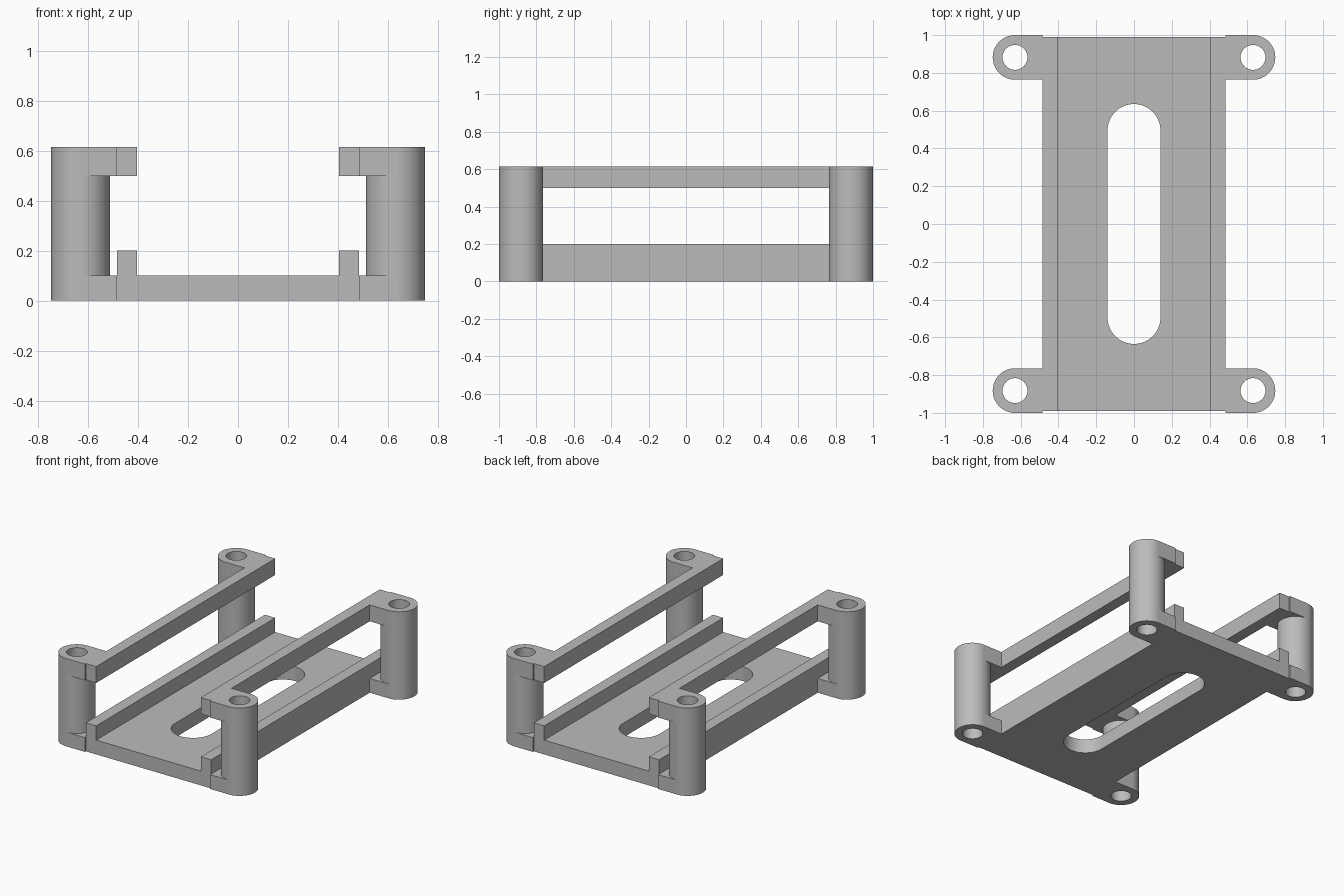
import bpy
import bmesh
from math import sin, cos, pi, radians

cube = bpy.data.objects.get("Cube")
if cube:
    bpy.data.objects.remove(cube, do_unlink=True)

grey = bpy.data.materials.new("plain grey")
grey.use_nodes = True
colour = (0.5, 0.5, 0.5, 1)
grey.diffuse_color = colour
grey.node_tree.nodes["Principled BSDF"].inputs["Base Color"].default_value = colour

# Main dimensions
HALF_W, RAIL_IN, HALF_L = 0.485, 0.405, 0.99
POST_X, POST_Y, POST_R, HOLE_R = 0.63, 0.882, 0.118, 0.066
FLOOR, LIP, TOP_LOW, HEIGHT = 0.1, 0.2, 0.5, 0.615
SEG = 64


def arc(cx, cy, r, start, end, n):
    return [(cx + r * cos(start + (end - start) * i / n),
             cy + r * sin(start + (end - start) * i / n)) for i in range(n + 1)]


def circle(cx, cy, r):
    return arc(cx, cy, r, 0, 2 * pi, SEG)[:-1]


def rect(x0, x1, y0, y1):
    return [(x0, y0), (x1, y0), (x1, y1), (x0, y1)]


def prism(name, loops, z0, z1):
    """Upright solid from an outline, with any further loops as holes."""
    bm = bmesh.new()
    caps = ([], [])
    for loop in loops:
        rings = [[bm.verts.new((x, y, z)) for x, y in loop] for z in (z0, z1)]
        for i in range(len(loop)):
            j = (i + 1) % len(loop)
            bm.faces.new((rings[0][i], rings[0][j], rings[1][j], rings[1][i]))
            for ring, cap in zip(rings, caps):
                cap.append(bm.edges.get((ring[i], ring[j])))
    for cap in caps:
        bmesh.ops.triangle_fill(bm, edges=cap, use_beauty=True, normal=(0, 0, 1))
    bmesh.ops.recalc_face_normals(bm, faces=bm.faces)
    mesh = bpy.data.meshes.new(name)
    bm.to_mesh(mesh)
    bm.free()
    mesh.materials.append(grey)
    mesh.shade_smooth()
    mesh.set_sharp_from_angle(angle=radians(30))
    obj = bpy.data.objects.new(name, mesh)
    bpy.context.collection.objects.link(obj)
    return obj


# Base plate with a long rounded slot
slot = arc(0, 0.495, 0.14, 0, pi, 32) + arc(0, -0.495, 0.14, pi, 2 * pi, 32)
prism("base_plate", [rect(-HALF_W, HALF_W, -HALF_L, HALF_L), slot], 0, FLOOR)

for side, sx in (("left", 1), ("right", -1)):
    # Lower lip and upper rail along each side
    strip = rect(sx * RAIL_IN, sx * HALF_W, -HALF_L, HALF_L)
    prism(side + "_lower_lip", [strip], FLOOR, LIP)
    prism(side + "_upper_rail", [strip], TOP_LOW, HEIGHT)

    for end, sy in (("front", -1), ("back", 1)):
        name = f"{end}_{side}_"
        cx, cy = sx * POST_X, sy * POST_Y
        # Hollow corner post
        prism(name + "post", [circle(cx, cy, POST_R), circle(cx, cy, HOLE_R)], 0, HEIGHT)
        # Lugs wrap the inner half of the post and join it to plate and rail
        inner = arc(cx, cy, POST_R, pi / 2, pi / 2 + sx * pi, SEG // 2)
        lug = inner + [(sx * HALF_W, cy - POST_R), (sx * HALF_W, cy + POST_R)]
        prism(name + "lower_lug", [lug], 0, FLOOR)
        prism(name + "upper_lug", [lug], TOP_LOW, HEIGHT)
